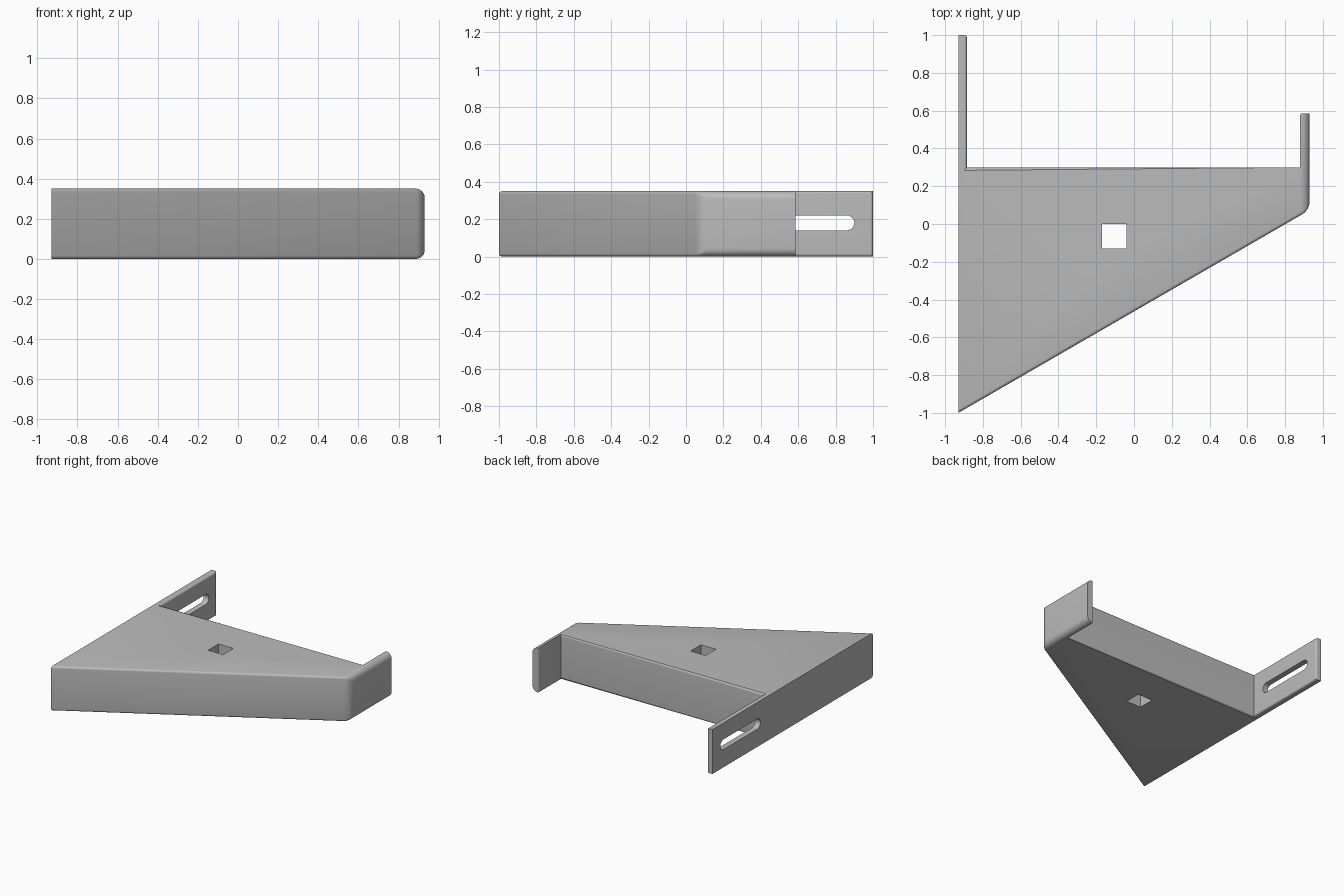
import bpy
import bmesh
import math

cube = bpy.data.objects.get("Cube")
if cube:
    bpy.data.objects.remove(cube, do_unlink=True)

HEIGHT = 0.35
LEFT, RIGHT = -0.93, 0.93
LEFT_IN, RIGHT_IN = -0.885, 0.88
BACK, ARM_END, TAB_END = 0.3, 1.0, 0.585
CORNER = -1 + (RIGHT - LEFT) * math.tan(math.radians(30))
ROUND = 0.044

grey = bpy.data.materials.new("plain grey")
grey.use_nodes = True
colour = (0.5, 0.5, 0.5, 1)
grey.diffuse_color = colour
grey.node_tree.nodes["Principled BSDF"].inputs["Base Color"].default_value = colour


def prism(name, points, to_3d, depth):
    """Extrude an outline, placed by to_3d(a, b), along the depth vector."""
    bm = bmesh.new()
    face = bm.faces.new([bm.verts.new(to_3d(a, b)) for a, b in points])
    result = bmesh.ops.extrude_face_region(bm, geom=[face])
    moved = [g for g in result["geom"] if isinstance(g, bmesh.types.BMVert)]
    bmesh.ops.translate(bm, verts=moved, vec=depth)
    bmesh.ops.recalc_face_normals(bm, faces=bm.faces)
    mesh = bpy.data.meshes.new(name)
    bm.to_mesh(mesh)
    bm.free()
    mesh.materials.append(grey)
    obj = bpy.data.objects.new(name, mesh)
    bpy.context.collection.objects.link(obj)
    return obj


# Wedge-shaped body with a long arm and a short tab
outline = [(LEFT, -1), (RIGHT, CORNER), (RIGHT, TAB_END), (RIGHT_IN, TAB_END),
           (RIGHT_IN, BACK), (LEFT_IN, BACK), (LEFT_IN, ARM_END), (LEFT, ARM_END)]
bracket = prism("bracket", outline, lambda x, y: (x, y, 0), (0, 0, HEIGHT))


def edge_round(a, b):
    """Rounding radius for the edge from a to b."""
    def both(axis, value):
        return abs(a[axis] - value) < 0.001 and abs(b[axis] - value) < 0.001

    if both(0, LEFT):
        return 0
    if both(0, RIGHT):
        return 0 if both(1, TAB_END) else ROUND
    if both(0, LEFT_IN):
        return 0 if both(1, BACK) else 0.014
    if both(0, RIGHT_IN):
        return 0.01 if both(1, TAB_END) else 0
    if both(1, TAB_END) or both(1, ARM_END):
        return 0
    return 0.016


mesh = bracket.data
weights = mesh.attributes.new("bevel_weight_edge", "FLOAT", "EDGE")
for edge in mesh.edges:
    a, b = (mesh.vertices[i].co for i in edge.vertices)
    weights.data[edge.index].value = edge_round(a, b) / ROUND

bevel = bracket.modifiers.new("rounded edges", "BEVEL")
bevel.limit_method = "WEIGHT"
bevel.width = ROUND
bevel.segments = 6

# Square hole through the body
hole = prism("hole_cutter", [(-0.17, -0.13), (-0.04, -0.13), (-0.04, 0), (-0.17, 0)],
             lambda x, y: (x, y, -0.1), (0, 0, HEIGHT + 0.2))

# Round-ended slot through the long arm
radius, middle = 0.04, 0.18
slot_points = []
for centre, start in ((0.86, -90), (0.44, 90)):
    for step in range(13):
        angle = math.radians(start + step * 15)
        slot_points.append((centre + radius * math.cos(angle),
                            middle + radius * math.sin(angle)))
slot = prism("slot_cutter", slot_points, lambda y, z: (LEFT - 0.1, y, z), (0.25, 0, 0))

for cutter in (hole, slot):
    cut = bracket.modifiers.new(cutter.name, "BOOLEAN")
    cut.operation = "DIFFERENCE"
    cut.solver = "EXACT"
    cut.object = cutter

# Apply the modifiers, then drop the cutters
bpy.ops.object.select_all(action="DESELECT")
bracket.select_set(True)
bpy.context.view_layer.objects.active = bracket
for name in [m.name for m in bracket.modifiers]:
    bpy.ops.object.modifier_apply(modifier=name)
for cutter in (hole, slot):
    bpy.data.objects.remove(cutter, do_unlink=True)
bpy.ops.object.shade_smooth_by_angle(angle=math.radians(30))
